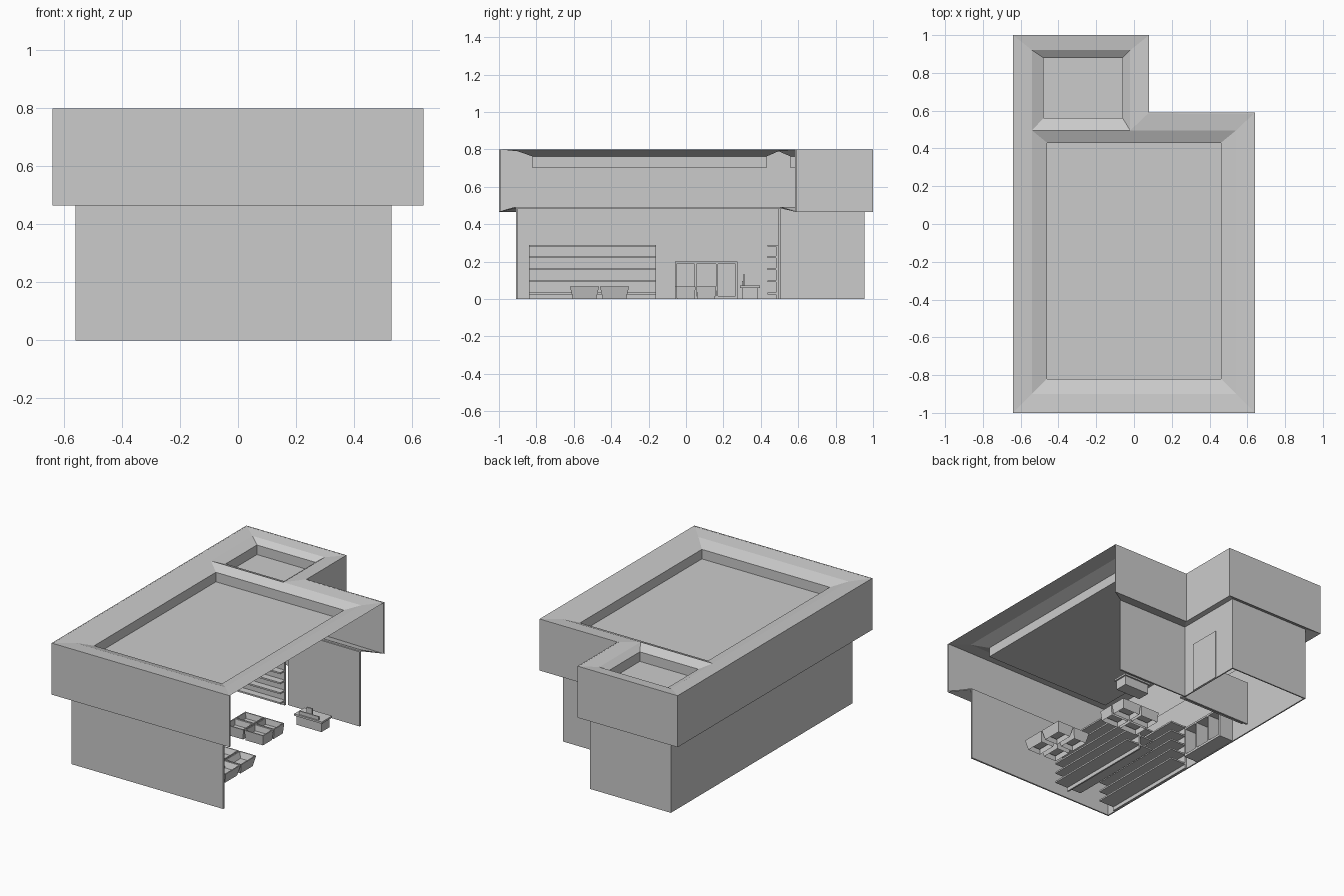
import bpy, bmesh

if "Cube" in bpy.data.objects:
    bpy.data.objects.remove(bpy.data.objects["Cube"])


def make(name, bm, thick=0):
    me = bpy.data.meshes.new(name)
    bm.to_mesh(me)
    bm.free()
    ob = bpy.data.objects.new(name, me)
    bpy.context.collection.objects.link(ob)
    if thick:
        m = ob.modifiers.new("thickness", 'SOLIDIFY')
        m.thickness = thick
        m.offset = -1
    return ob


def bands(bm, rings, closed=False, cap=False):
    """Join successive (points, z) rings with quads."""
    rows = [[bm.verts.new((x, y, z)) for x, y in pts] for pts, z in rings]
    for lo, hi in zip(rows, rows[1:]):
        n = len(lo)
        for i in range(n if closed else n - 1):
            j = (i + 1) % n
            bm.faces.new((lo[i], hi[i], hi[j], lo[j]))
    if cap:
        bm.faces.new(rows[-1])


def box(bm, x0, x1, y0, y1, z0, z1):
    vs = bmesh.ops.create_cube(bm, size=1)['verts']
    for v in vs:
        v.co = ((x0 + x1) / 2 + v.co.x * (x1 - x0),
                (y0 + y1) / 2 + v.co.y * (y1 - y0),
                (z0 + z1) / 2 + v.co.z * (z1 - z0))


def rect(x0, x1, y0, y1):
    return [(x0, y0), (x1, y0), (x1, y1), (x0, y1)]


# Walls, soffit and fascia: all open on the right side
wall = [(.53, -.91), (-.56, -.91), (-.56, .955), (.02, .955), (.02, .505), (.53, .505)]
edge = [(.64, -1), (-.64, -1), (-.64, 1), (.08, 1), (.08, .59), (.64, .59)]
bm = bmesh.new()
bands(bm, [(wall, 0), (wall, .485)])
make("walls", bm, .012)
bm = bmesh.new()
bands(bm, [(wall, .485), (edge, .465), (edge, .8)])
make("soffit_and_fascia", bm, .008)

# Roof: sloping rim around two sunken panels
crease = [(.54, -.9), (-.54, -.9), (-.54, .92), (-.02, .92), (-.02, .495), (.54, .495)]
bm = bmesh.new()
bands(bm, [(edge, .8), (crease, .79)], closed=True)
for outer, inner in ((rect(-.54, .54, -.9, .495), rect(-.46, .46, -.82, .43)),
                     (rect(-.54, -.02, .495, .92), rect(-.48, -.06, .56, .88))):
    bands(bm, [(outer, .79), (inner, .762), (inner, .70)], closed=True, cap=True)
bmesh.ops.remove_doubles(bm, verts=bm.verts, dist=1e-4)
bmesh.ops.recalc_face_normals(bm, faces=bm.faces)
make("roof", bm)

# Annex door
bm = bmesh.new()
box(bm, .012, .026, .59, .80, 0, .325)
make("side_door", bm)

LEVELS = (.025, .09, .155, .22, .28)

# Long wall shelf and double-sided middle shelf
for name, panel, x0, x1 in (("wall_shelf", -.545, -.545, -.43),
                            ("middle_shelf", -.18, -.28, -.08)):
    bm = bmesh.new()
    box(bm, panel - .005, panel + .005, -.84, -.16, 0, .285)
    for z in LEVELS:
        box(bm, x0, x1, -.84, -.16, z, z + .01)
    make(name, bm)

# Rear shelf dividing shop and annex
bm = bmesh.new()
box(bm, -.49, 0, .48, .492, 0, .29)
for z in LEVELS:
    box(bm, -.49, 0, .435, .48, z, z + .01)
make("rear_shelf", bm)

# Three-bay cooler against the left wall
bm = bmesh.new()
box(bm, -.55, -.54, -.06, .275, 0, .2)
box(bm, -.54, -.45, -.06, .275, .188, .2)
box(bm, -.54, -.45, -.06, .275, 0, .015)
for y in (-.06, .045, .16, .265):
    box(bm, -.54, -.45, y, y + .01, .015, .188)
make("cooler", bm)


# Open display bins, tapered towards the floor
def bin_at(bm, x0, x1, y0, y1, h, taper, floor):
    t, w = taper, .007
    bands(bm, [(rect(x0 + t, x1 - t, y0 + t, y1 - t)[::-1], 0),
               (rect(x0, x1, y0, y1)[::-1], h),
               (rect(x0 + w, x1 - w, y0 + w, y1 - w)[::-1], h),
               (rect(x0 + w + t, x1 - w - t, y0 + w + t, y1 - w - t)[::-1], floor)],
          closed=True, cap=True)


def bin_group(name, xs, ys, sx, sy, taper):
    bm = bmesh.new()
    for x in xs:
        for y in ys:
            bin_at(bm, x, x + sx, y, y + sy, .066, taper, .03)
    bmesh.ops.recalc_face_normals(bm, faces=bm.faces)
    make(name, bm)


bin_group("front_bins", (.10, .225), (-.62, -.46), .12, .155, .015)
bin_group("centre_bins", (-.06, .083), (-.055, .055), .137, .106, .006)

# Checkout counter with a raised screen
bm = bmesh.new()
box(bm, .21, .39, .30, .385, 0, .06)
box(bm, .20, .40, .29, .395, .06, .072)
box(bm, .23, .37, .30, .307, .072, .095)
box(bm, .28, .32, .305, .315, .072, .13)
make("checkout_counter", bm)
